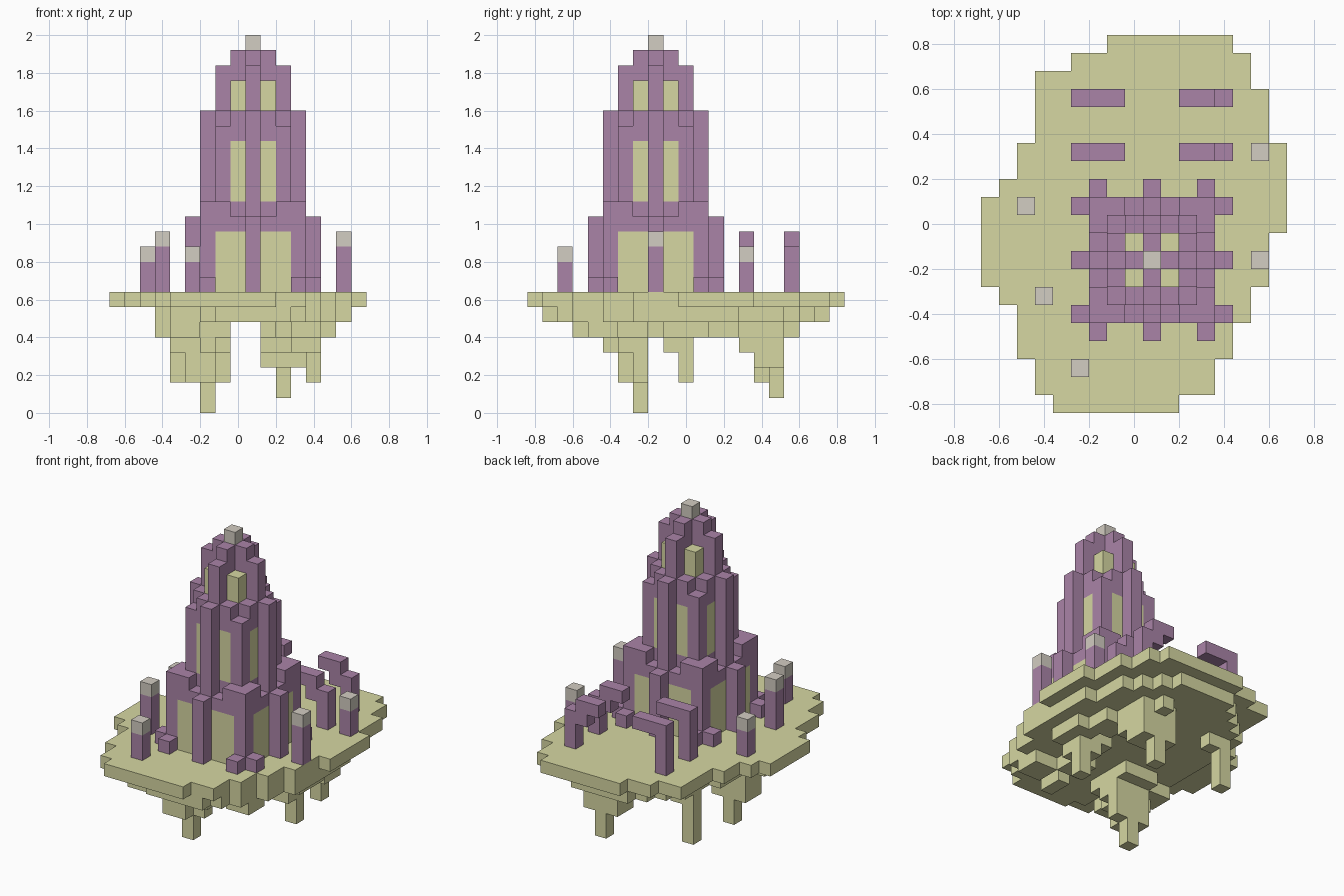
import bpy, bmesh
from mathutils import Vector
from math import radians

if "Cube" in bpy.data.objects:
    bpy.data.objects.remove(bpy.data.objects["Cube"], do_unlink=True)

UNIT = 0.08
ORIGIN = Vector((-0.68, -0.84, 0))


def material(name, colour):
    m = bpy.data.materials.new(name)
    m.use_nodes = True
    m.diffuse_color = (*colour, 1)
    m.node_tree.nodes["Principled BSDF"].inputs["Base Color"].default_value = (*colour, 1)
    return m


PALETTE = [material("olive", (0.67, 0.68, 0.36)),
           material("purple", (0.40, 0.23, 0.39)),
           material("warm_grey", (0.65, 0.61, 0.54))]
OLIVE, PURPLE, GREY = range(3)


def fill(cells, xs, ys, zs, colour):
    """Fill a block of cells; each range is (start, end)."""
    for x in range(*xs):
        for y in range(*ys):
            for z in range(*zs):
                cells[x, y, z] = colour


def build(name, cells):
    """Turn filled cells into a mesh of their exposed faces, merged when flat."""
    bm = bmesh.new()
    verts = {}

    def vert(p):
        key = tuple(p)
        if key not in verts:
            verts[key] = bm.verts.new(ORIGIN + Vector(key) * UNIT)
        return verts[key]

    for cell, colour in cells.items():
        for axis in range(3):
            u, v = (axis + 1) % 3, (axis + 2) % 3
            for side in (0, 1):
                beside = list(cell)
                beside[axis] += 2 * side - 1
                if tuple(beside) in cells:
                    continue
                corners = []
                for a, b in ((0, 0), (1, 0), (1, 1), (0, 1)):
                    p = list(cell)
                    p[axis] += side
                    p[u] += a
                    p[v] += b
                    corners.append(vert(p))
                face = bm.faces.new(corners if side else corners[::-1])
                face.material_index = colour
    bmesh.ops.dissolve_limit(bm, angle_limit=radians(1), verts=bm.verts[:],
                             edges=bm.edges[:], delimit={'MATERIAL'})
    mesh = bpy.data.meshes.new(name)
    bm.to_mesh(mesh)
    bm.free()
    for m in PALETTE:
        mesh.materials.append(m)
    obj = bpy.data.objects.new(name, mesh)
    bpy.context.collection.objects.link(obj)


# Floating island: top slab as rows, then a smaller oval layer below
island = {}
lefts = [4, 3, 3, 2, 2, 2, 1, 0, 0, 0, 0, 0, 1, 2, 2, 3, 3, 3, 3, 5, 7]
rights = [11, 13, 13, 14, 14, 15, 15, 16, 16, 16, 17, 17, 17, 17, 17, 16, 16, 16, 15, 15, 14]
for y, (a, b) in enumerate(zip(lefts, rights)):
    fill(island, (a, b), (y, y + 1), (7, 8), OLIVE)
for x, y, z in list(island):
    if ((x - 9) / 6.6) ** 2 + ((y - 10) / 9.6) ** 2 < 1:
        island[x, y, 6] = OLIVE

# Hanging rocks: each tapers down in steps
rocks = [
    ((5, 8), (5, 9), 5), ((3, 5), (6, 8), 5), ((4, 6), (3, 5), 5),
    ((5, 8), (6, 8), 4), ((4, 5), (6, 7), 4), ((6, 7), (5, 6), 4),
    ((5, 7), (6, 8), 2), ((7, 8), (7, 8), 2), ((6, 7), (7, 8), 0),
    ((13, 15), (9, 12), 5), ((12, 14), (12, 14), 5), ((12, 14), (9, 11), 4), ((13, 14), (10, 11), 2),
    ((10, 13), (14, 17), 4), ((11, 12), (17, 18), 5), ((10, 13), (15, 17), 3),
    ((11, 12), (16, 17), 1),
    ((4, 6), (15, 16), 5), ((4, 5), (15, 16), 2),
    # small lumps on the underside
    ((10, 11), (3, 5), 5), ((12, 14), (4, 6), 5), ((10, 12), (6, 8), 5), ((11, 12), (9, 11), 5),
]
for xs, ys, bottom in rocks:
    fill(island, xs, ys, (bottom, 7), OLIVE)
build("floating_island", island)

# Tower
tower = {}
CX, CY = 9, 8


def square(half, z0, z1, colour, keep=lambda a, b: True):
    """Fill a square storey around the tower axis where keep(|dx|, |dy|) holds."""
    for dx in range(-half, half + 1):
        for dy in range(-half, half + 1):
            if keep(abs(dx), abs(dy)):
                fill(tower, (CX + dx, CX + dx + 1), (CY + dy, CY + dy + 1), (z0, z1), colour)


def storey(half, z0, z1, pillar_top, win0, win1):
    square(half, z0, z1, PURPLE)
    # windows between the corner columns and the middle pillars
    square(half, win0, win1, OLIVE, lambda a, b: max(a, b) == half and 0 < min(a, b) < half)
    # middle pillars
    square(half + 1, z0, pillar_top, PURPLE, lambda a, b: min(a, b) == 0)
    # low footings beside the corners
    square(half + 1, z0, z0 + 1, PURPLE, lambda a, b: max(a, b) == half + 1 and min(a, b) == half)


storey(3, 8, 13, 13, 8, 12)
storey(2, 13, 19, 20, 14, 18)
square(3, 13, 14, PURPLE, lambda a, b: a + b == 6)
square(2, 19, 20, PURPLE, lambda a, b: a + b < 4)

# Crown with glowing corners and a capped spire
square(1, 20, 22, OLIVE)
square(2, 20, 23, PURPLE, lambda a, b: min(a, b) == 0)
square(1, 20, 24, PURPLE, lambda a, b: min(a, b) == 0)
square(0, 24, 25, GREY)
build("tower", tower)

# Broken gateways behind the tower
for name, y in (("near_gateway", 14), ("far_gateway", 17)):
    gate = {}
    row = (y, y + 1)
    fill(gate, (5, 6), row, (8, 11), PURPLE)
    fill(gate, (5, 8), row, (11, 12), PURPLE)
    fill(gate, (13, 14), row, (8, 11), PURPLE)
    fill(gate, (12, 13), row, (10, 11), PURPLE)
    fill(gate, (11, 13), row, (11, 12), PURPLE)
    build(name, gate)

# Lamp posts around the rim
for i, (x, y, top) in enumerate([(2, 11, 11), (3, 6, 12), (5, 2, 11), (15, 8, 12), (15, 14, 11)]):
    post = {}
    fill(post, (x, x + 1), (y, y + 1), (8, top - 1), PURPLE)
    fill(post, (x, x + 1), (y, y + 1), (top - 1, top), GREY)
    build(f"lamp_post_{i + 1}", post)
